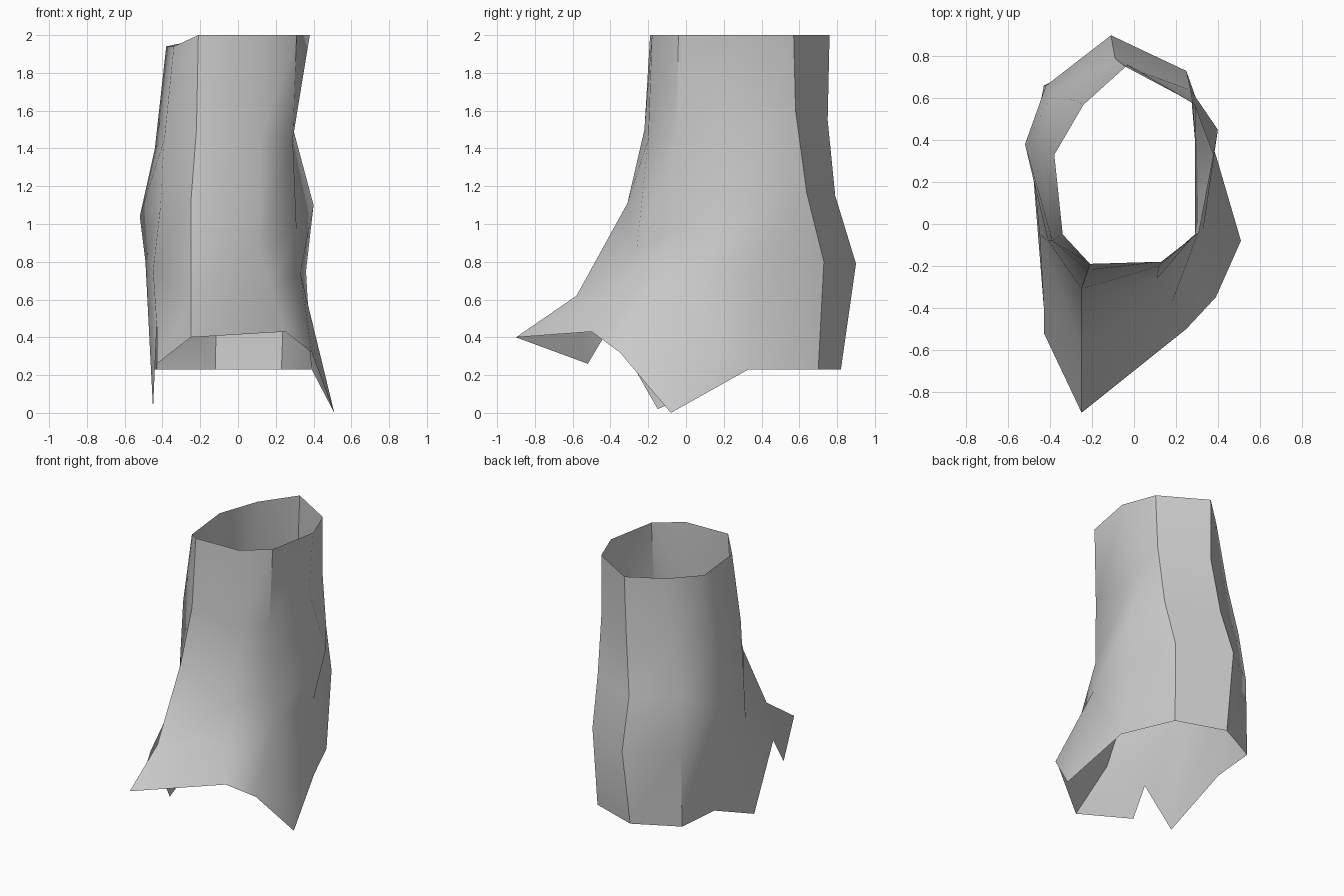
import bpy
import bmesh
import math

default_cube = bpy.data.objects.get("Cube")
if default_cube:
    bpy.data.objects.remove(default_cube, do_unlink=True)


def make_material(name, colour):
    material = bpy.data.materials.new(name)
    material.use_nodes = True
    material.diffuse_color = colour
    shader = material.node_tree.nodes["Principled BSDF"]
    shader.inputs["Base Color"].default_value = colour
    shader.inputs["Roughness"].default_value = 0.8
    return material


bm = bmesh.new()


def column(*points):
    """One fold line of the sleeve, from the upper rim to the torn hem."""
    return [bm.verts.new(point) for point in points]


def point(x, y, z):
    return bm.verts.new((x, y, z))


# Fold lines, counter-clockwise from the long front tip
front_tip = column((-.21, -.19, 2), (-.22, -.22, 1.5), (-.25, -.31, 1.11),
                   (-.25, -.58, .62), (-.25, -.9, .4))
front_left = column((.13, -.18, 2), (.12, -.2, 1.45), (.11, -.26, .87),
                    (.18, -.38, .65), (.25, -.5, .43))
side_front_left = column((.31, -.04, 2), (.29, -.05, 1.45), (.31, -.03, .97),
                         (.33, -.03, .74), (.39, -.35, .32))
side_back_left = column((.38, .33, 2), (.29, .41, 1.51), (.4, .45, 1.1),
                        (.36, .36, .75), (.39, .33, .23))
back_left = column((.29, .57, 2), (.28, .58, 1.6), (.27, .64, 1.16),
                   (.25, .73, .8), (.23, .7, .23))
back_middle = column((-.03, .76, 2), (-.04, .75, 1.55), (-.09, .79, 1.15),
                     (-.11, .9, .79), (-.12, .82, .23))
back_right = column((-.24, .57, 1.97), (-.31, .6, 1.5), (-.39, .62, 1.16),
                    (-.42, .66, .8), (-.43, .66, .23))
side_back_right = column((-.38, .33, 1.94), (-.44, .35, 1.4), (-.52, .38, 1.04),
                         (-.49, .35, .8), (-.46, .33, .23))
side_front_right = column((-.34, -.05, 1.94), (-.39, -.08, 1.45),
                          (-.41, -.08, 1.1), (-.45, -.05, .75))

# Loose corners of the torn hem
left_point = point(.51, -.08, 0)
right_point = point(-.45, -.15, .02)
right_tear = point(-.43, -.4, .46)
right_flap = point(-.43, -.52, .26)

columns = [front_tip, front_left, side_front_left, side_back_left, back_left,
           back_middle, back_right, side_back_right, side_front_right]


def add_face(*corners):
    bm.faces.new(corners)


# Wall panels between neighbouring folds
for index, this_fold in enumerate(columns):
    next_fold = columns[(index + 1) % len(columns)]
    for upper in range(len(this_fold) - 1):
        lower = upper + 1
        at_hem = lower == len(front_tip) - 1
        if at_hem and (this_fold is side_front_left or next_fold is side_front_right):
            continue
        if lower >= len(next_fold):
            continue
        a, b = this_fold[lower], next_fold[lower]
        c, d = next_fold[upper], this_fold[upper]
        if this_fold is side_back_left and upper == 1:
            # Overlapping crease on the left side
            add_face(d, a, b)
            add_face(d, b, c)
        else:
            add_face(a, b, c, d)

# Hanging point on the left
add_face(side_front_left[-2], side_front_left[-1], left_point)
add_face(side_front_left[-2], left_point, side_back_left[-1], side_back_left[-2])

# Hanging point, tear and flap on the right
add_face(side_back_right[-2], side_back_right[-1], right_point, side_front_right[-1])
add_face(side_front_right[-1], right_point, right_tear)
add_face(side_front_right[-1], right_tear, front_tip[-2])
add_face(front_tip[-2], right_tear, right_flap, front_tip[-1])

mesh = bpy.data.meshes.new("torn_sleeve")
bm.to_mesh(mesh)
bm.free()
mesh.materials.append(make_material("light grey cloth", (.6, .6, .6, 1)))
sleeve = bpy.data.objects.new("torn_sleeve", mesh)
bpy.context.collection.objects.link(sleeve)

# Soft cloth shading with crisp folds
bpy.ops.object.select_all(action="DESELECT")
sleeve.select_set(True)
bpy.context.view_layer.objects.active = sleeve
bpy.ops.object.shade_smooth_by_angle(angle=math.radians(40))
